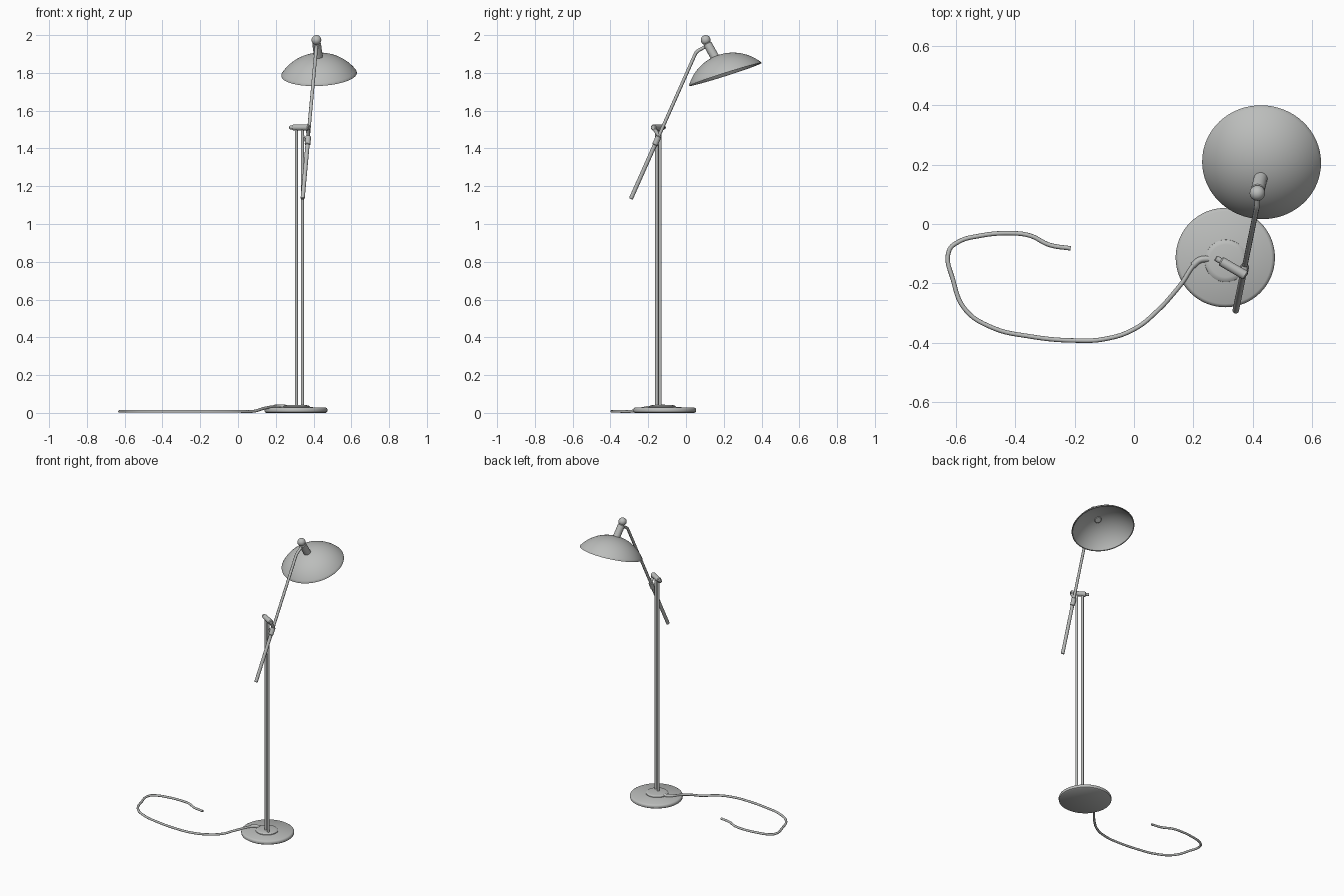
import bpy, bmesh, math
from mathutils import Vector

if "Cube" in bpy.data.objects:
    bpy.data.objects.remove(bpy.data.objects["Cube"])

grey = bpy.data.materials.new("satin_grey")
grey.diffuse_color = (0.5, 0.51, 0.5, 1)
grey.use_nodes = True
grey.node_tree.nodes["Principled BSDF"].inputs["Base Color"].default_value = grey.diffuse_color


def finish(name, mesh):
    ob = bpy.data.objects.new(name, mesh)
    bpy.context.collection.objects.link(ob)
    mesh.materials.clear()
    mesh.materials.append(grey)
    bpy.ops.object.select_all(action='DESELECT')
    ob.select_set(True)
    bpy.context.view_layer.objects.active = ob
    bpy.ops.object.shade_smooth_by_angle(angle=math.radians(40))
    return ob


def lathe(name, profile, origin, axis=(0, 0, 1), seg=48):
    """Spin a list of (radius, height) points around an axis."""
    q = Vector((0, 0, 1)).rotation_difference(Vector(axis).normalized())
    o = Vector(origin)
    bm = bmesh.new()
    rings = []
    for r, h in profile:
        n = 1 if r < 1e-6 else seg
        rings.append([bm.verts.new(o + q @ Vector((r * math.cos(2 * math.pi * i / seg),
                                                   r * math.sin(2 * math.pi * i / seg), h)))
                      for i in range(n)])
    for a, b in zip(rings, rings[1:]):
        for i in range(seg):
            j = (i + 1) % seg
            vs = [a[i % len(a)], a[j % len(a)], b[j % len(b)], b[i % len(b)]]
            vs = list(dict.fromkeys(vs))
            if len(vs) > 2:
                bm.faces.new(vs)
    bmesh.ops.recalc_face_normals(bm, faces=bm.faces)
    me = bpy.data.meshes.new(name)
    bm.to_mesh(me)
    bm.free()
    return finish(name, me)


def rod(name, a, b, r, bevel=0.003, seg=20):
    a, b = Vector(a), Vector(b)
    d = (b - a).length
    return lathe(name, [(0, 0), (r - bevel, 0), (r, bevel), (r, d - bevel),
                        (r - bevel, d), (0, d)], a, b - a, seg)


def tube(name, pts, r, smooth=True):
    cu = bpy.data.curves.new(name, 'CURVE')
    cu.dimensions = '3D'
    cu.bevel_depth = r
    cu.bevel_resolution = 3
    cu.use_fill_caps = True
    cu.resolution_u = 8
    sp = cu.splines.new('BEZIER')
    sp.bezier_points.add(len(pts) - 1)
    for bp, p in zip(sp.bezier_points, pts):
        bp.co = p
        bp.handle_left_type = bp.handle_right_type = 'AUTO' if smooth else 'VECTOR'
    tmp = bpy.data.objects.new(name + "_curve", cu)
    bpy.context.collection.objects.link(tmp)
    dg = bpy.context.evaluated_depsgraph_get()
    me = bpy.data.meshes.new_from_object(tmp.evaluated_get(dg))
    bpy.data.objects.remove(tmp)
    return finish(name, me)


# round foot and raised collar
lathe("base_disc", [(0, 0.0), (0.158, 0.0), (0.165, 0.005), (0.167, 0.016), (0.164, 0.024),
                    (0.156, 0.029), (0, 0.031)], (0.307, -0.113, 0), seg=64)
lathe("base_collar", [(0, 0.02), (0.072, 0.02), (0.071, 0.034), (0.064, 0.039), (0.055, 0.041),
                      (0, 0.042)], (0.309, -0.124, 0))

# twin posts
rod("left_post", (0.309, -0.137, 0.03), (0.309, -0.137, 1.505), 0.0085)
rod("right_post", (0.341, -0.155, 0.03), (0.341, -0.155, 1.505), 0.0085)

# cross bar with thin tip
rod("cross_bar", (0.291, -0.124, 1.511), (0.377, -0.174, 1.511), 0.016, 0.004, 24)
rod("cross_bar_tip", (0.274, -0.114, 1.511), (0.300, -0.129, 1.511), 0.010)

# swinging arm: thicker lower grip, slim upper rod bent into the joint
low, top = Vector((0.342, -0.292, 1.133)), Vector((0.412, 0.052, 1.906))
mid = low.lerp(top, 0.40)
rod("arm_grip", low, mid, 0.011)
tube("arm_rod", [mid, top, (0.414, 0.066, 1.919), (0.415, 0.105, 1.94)], 0.009, False)
rod("arm_sleeve", low.lerp(top, 0.37), low.lerp(top, 0.43), 0.015)
rod("arm_hinge", (0.370, -0.168, 1.505), low.lerp(top, 0.43), 0.010)
tube("arm_wire", [(0.344, -0.156, 1.475), (0.350, -0.158, 1.455), (0.360, -0.160, 1.437),
                  low.lerp(top, 0.38)], 0.005)

# ball joint and neck
ball, r = (0.415, 0.104, 1.974), 0.026
lathe("joint_ball", [(r * math.sin(math.pi * i / 16), -r * math.cos(math.pi * i / 16))
                     for i in range(17)], ball, seg=32)
rod("shade_neck", (0.416, 0.112, 1.956), (0.427, 0.158, 1.875), 0.023, 0.004, 32)

# thin spherical-cap shade, tilted upward at the front
tilt, az = math.radians(17.75), math.radians(8)
axis = (-math.sin(tilt) * math.sin(az), -math.sin(tilt) * math.cos(az), math.cos(tilt))
R, rim, t = 0.2433, 0.2, 0.006
amax = math.asin(rim / R)
drop = R * math.cos(amax)
outer = [(R * math.sin(amax * i / 20), R * math.cos(amax * i / 20) - drop) for i in range(21)]
inner = [((R - t) * math.sin(amax * i / 20), (R - t) * math.cos(amax * i / 20) - drop)
         for i in range(20, -1, -1)]
lathe("lamp_shade", outer + [(rim, -0.005), (rim - t, -0.005)] + inner,
      (0.429, 0.207, 1.796), axis, 64)

# power cord lying on the floor, climbing over the foot
cord = [(0.245, -0.118, 0.034), (0.215, -0.125, 0.036), (0.195, -0.146, 0.034),
        (0.165, -0.193, 0.030), (0.130, -0.237, 0.022), (0.085, -0.286, 0.009),
        (0.0, -0.354, 0.008), (-0.10, -0.387, 0.008), (-0.19, -0.392, 0.008),
        (-0.35, -0.378, 0.008), (-0.48, -0.347, 0.008), (-0.568, -0.287, 0.008),
        (-0.608, -0.19, 0.008), (-0.622, -0.09, 0.008), (-0.59, -0.06, 0.008),
        (-0.52, -0.04, 0.008), (-0.42, -0.031, 0.008), (-0.35, -0.039, 0.008),
        (-0.285, -0.07, 0.008), (-0.213, -0.082, 0.008)]
tube("power_cord", cord, 0.0075)
tube("cord_sleeve", [(0.25, -0.117, 0.033), (0.222, -0.121, 0.035), (0.198, -0.14, 0.034)], 0.011)
